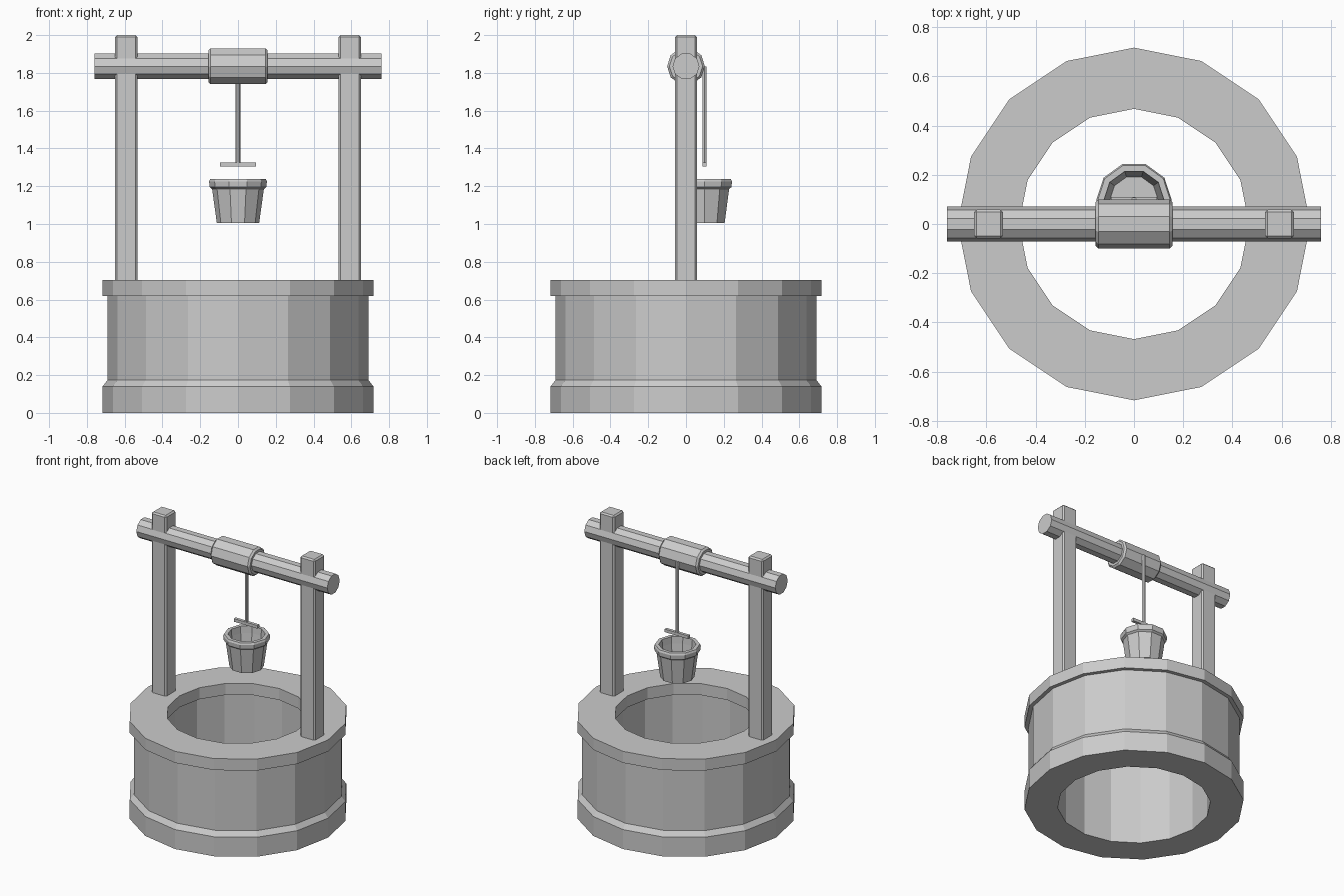
import bpy, bmesh
from math import pi, cos, sin
from mathutils import Matrix

if "Cube" in bpy.data.objects:
    bpy.data.objects.remove(bpy.data.objects["Cube"])

grey = bpy.data.materials.new("light grey")
grey.use_nodes = True
grey.diffuse_color = (0.6, 0.6, 0.6, 1)
grey.node_tree.nodes["Principled BSDF"].inputs["Base Color"].default_value = (0.6, 0.6, 0.6, 1)


def finish(name, bm, matrix=None):
    if matrix:
        bm.transform(matrix)
    bmesh.ops.recalc_face_normals(bm, faces=bm.faces)
    mesh = bpy.data.meshes.new(name)
    bm.to_mesh(mesh)
    bm.free()
    mesh.materials.append(grey)
    obj = bpy.data.objects.new(name, mesh)
    bpy.context.collection.objects.link(obj)
    return obj


def lathe(name, profile, sides, matrix=None, ring=False):
    """Spin (radius, height) points; a ring joins the last point to the first,
    otherwise both ends are capped."""
    bm = bmesh.new()
    loops = [[bm.verts.new((r * cos(2 * pi * i / sides), r * sin(2 * pi * i / sides), z))
              for i in range(sides)] for r, z in profile]
    pairs = list(zip(loops, loops[1:]))
    if ring:
        pairs.append((loops[-1], loops[0]))
    else:
        bm.faces.new(loops[0])
        bm.faces.new(loops[-1])
    for a, b in pairs:
        for i in range(sides):
            j = (i + 1) % sides
            bm.faces.new((a[i], a[j], b[j], b[i]))
    return finish(name, bm, matrix)


def box(name, center, size, bevel=0):
    bm = bmesh.new()
    bmesh.ops.create_cube(bm, size=1)
    bm.transform(Matrix.Translation(center) @ Matrix.Diagonal((*size, 1)))
    if bevel:
        bmesh.ops.bevel(bm, geom=bm.edges[:], offset=bevel, segments=1, affect='EDGES')
    return finish(name, bm)


# Stone well: footing, wall and overhanging rim
lathe("well_footing", [(0.5, 0), (0.717, 0), (0.717, 0.14), (0.69, 0.175), (0.5, 0.175)], 16, ring=True)
lathe("well_wall", [(0.5, 0.175), (0.69, 0.175), (0.69, 0.62), (0.5, 0.62)], 16, ring=True)
lathe("well_rim", [(0.468, 0.62), (0.717, 0.62), (0.717, 0.703), (0.468, 0.703)], 16, ring=True)

# Posts
for side, x in (("left", 0.592), ("right", -0.592)):
    box(side + "_post", (x, 0, 1.34), (0.118, 0.116, 1.32), 0.01)

# Beam and winding drum, lying along x
along_x = Matrix.Translation((0, 0, 1.835)) @ Matrix.Rotation(pi / 2, 4, 'Z') @ Matrix.Rotation(pi / 2, 4, 'X')
lathe("beam", [(0.071, -0.76), (0.071, 0.76)], 10, along_x)
lathe("winding_drum", [(0.088, -0.157), (0.1, -0.145), (0.1, 0.145), (0.088, 0.157)], 10, along_x)

# Rope and its cross bar
behind = Matrix.Translation((0, 0.098, 0))
lathe("rope", [(0.012, 1.31), (0.012, 1.835)], 6, behind)
box("cross_bar", (0, 0.098, 1.315), (0.188, 0.022, 0.022))

# Hollow bucket with a thicker lip
lathe("bucket", [(0.112, 1.005), (0.137, 1.185), (0.15, 1.195), (0.153, 1.225), (0.147, 1.238),
                 (0.122, 1.238), (0.118, 1.19), (0.098, 1.03)], 10, behind)
